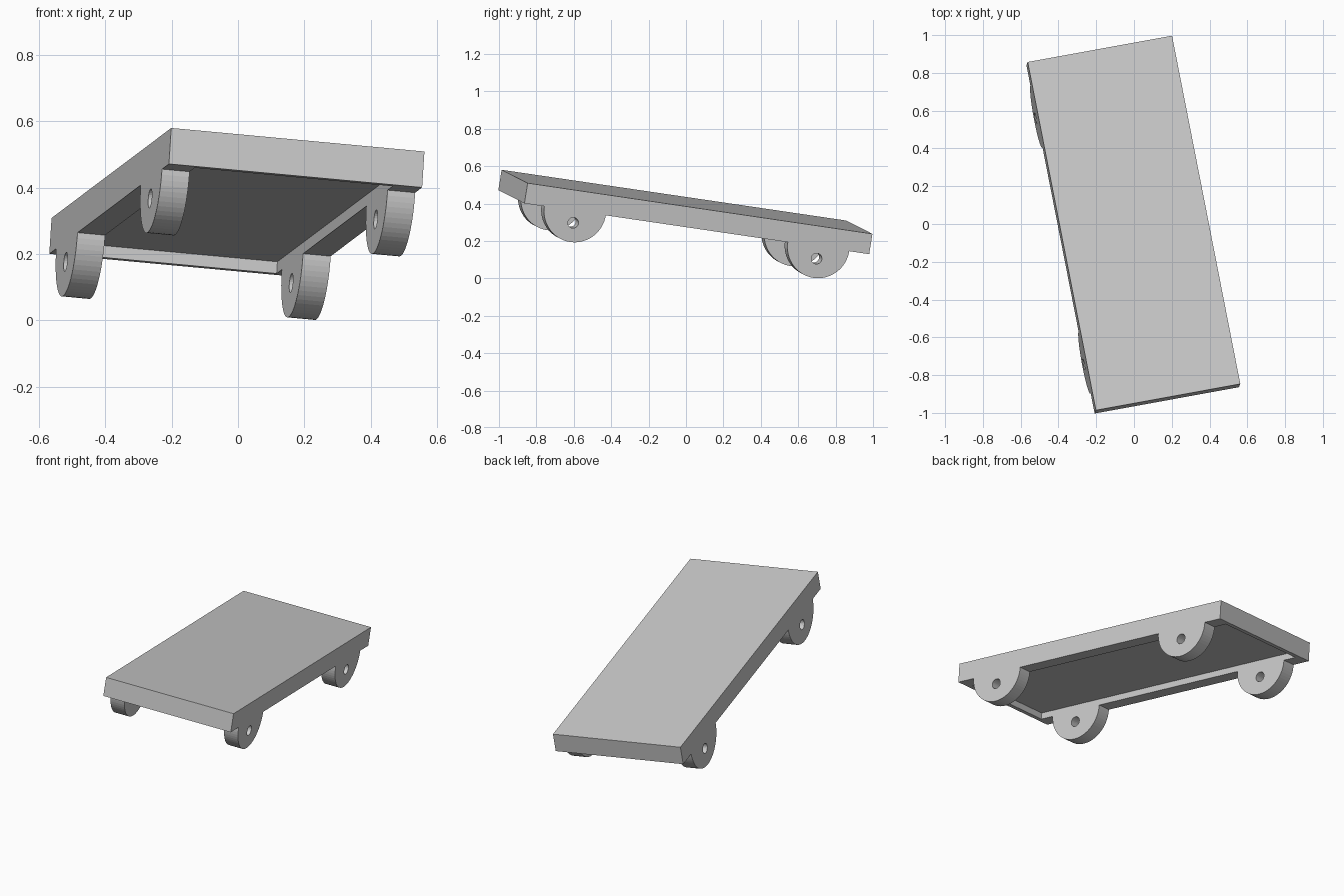
import bpy, bmesh
from math import pi, cos, sin
from mathutils import Matrix, Vector

if "Cube" in bpy.data.objects:
    bpy.data.objects.remove(bpy.data.objects["Cube"])

# Tilted frame of the cart: width, length and up axes, origin at the deck top centre
u = Vector((0.9795, 0.1785, -0.0911)).normalized()
v = Vector((-0.1866, 0.972, -0.1434))
v = (v - u * v.dot(u)).normalized()
n = u.cross(v)
FRAME = Matrix.Translation((0, 0.0055, 0.409)) @ Matrix((u, v, n)).transposed().to_4x4()

W, L, T = 0.39, 0.949, 0.11       # half width, half length, thickness
RAIL, RIM, DEPTH = 0.085, 0.04, 0.036
LUG_R, HOLE_R, HOLE_DROP, LUG_Y = 0.169, 0.029, 0.065, 0.67


def deck():
    """Slab with a shallow rectangular recess underneath."""
    bm = bmesh.new()
    bmesh.ops.create_cube(bm, size=2)
    for p in bm.verts:
        p.co = (p.co.x * W, p.co.y * L, -T if p.co.z < 0 else 0)
    bottom = min(bm.faces, key=lambda f: f.calc_center_median().z)
    bmesh.ops.inset_individual(bm, faces=[bottom], thickness=RIM)
    for p in bottom.verts:
        p.co.x = (W - RAIL) * (1 if p.co.x > 0 else -1)
    wall = bmesh.ops.extrude_discrete_faces(bm, faces=[bottom])["faces"][0]
    for p in wall.verts:
        p.co.z += DEPTH
    bmesh.ops.recalc_face_normals(bm, faces=bm.faces)
    mesh = bpy.data.meshes.new("deck")
    bm.to_mesh(mesh)
    bm.free()
    ob = bpy.data.objects.new("deck", mesh)
    bpy.context.collection.objects.link(ob)
    ob.matrix_world = FRAME


def lug(name, x, y):
    """Half-round axle bracket with a through hole, extruded across the rail."""
    half = [(LUG_R * cos(pi + pi * i / 32), LUG_R * sin(pi + pi * i / 32)) for i in range(33)]
    hole = [(HOLE_R * cos(2 * pi * i / 24), HOLE_R * sin(2 * pi * i / 24) - HOLE_DROP)
            for i in range(24)]
    cu = bpy.data.curves.new(name, "CURVE")
    cu.dimensions = "2D"
    cu.fill_mode = "BOTH"
    cu.extrude = RAIL / 2
    for pts in (half, hole):
        sp = cu.splines.new("POLY")
        sp.points.add(len(pts) - 1)
        for p, (a, b) in zip(sp.points, pts):
            p.co = (a, b, 0, 1)
        sp.use_cyclic_u = True
        sp.use_smooth = False
    ob = bpy.data.objects.new(name, cu)
    bpy.context.collection.objects.link(ob)
    # Profile plane runs along the cart's length and height
    turn = Matrix(((0, 0, 1), (1, 0, 0), (0, 1, 0))).to_4x4()
    ob.matrix_world = FRAME @ Matrix.Translation((x, y, -T)) @ turn


deck()
for sx, side in ((-1, "left"), (1, "right")):
    for sy, end in ((-1, "front"), (1, "back")):
        lug(f"{end}_{side}_axle_bracket", sx * (W - RAIL / 2), sy * LUG_Y)
